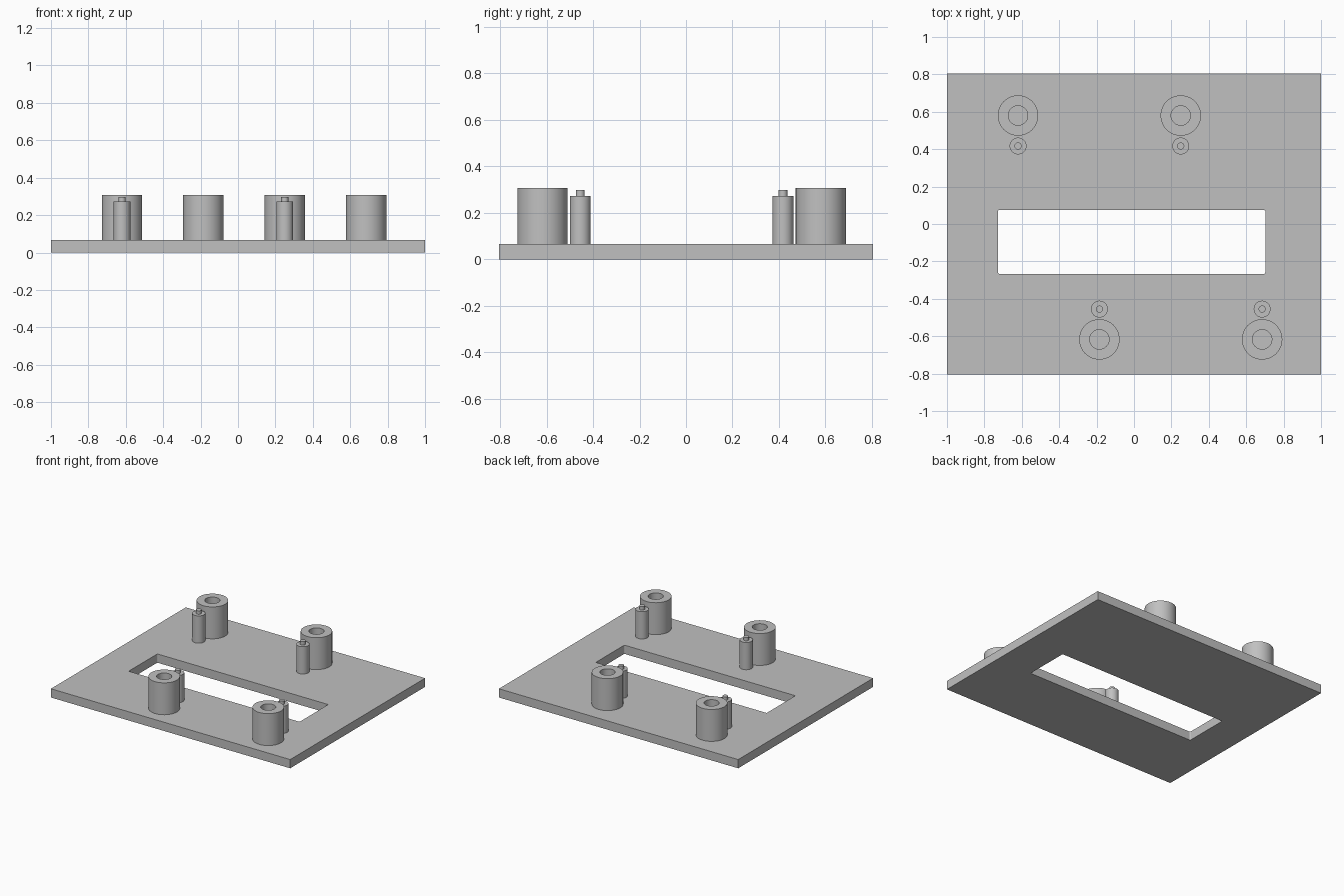
import bpy, bmesh, math
from mathutils import Matrix, Vector

cube = bpy.data.objects.get("Cube")
if cube:
    bpy.data.objects.remove(cube, do_unlink=True)

# Single grey material
grey = bpy.data.materials.new("plain_grey")
grey.use_nodes = True
colour = (0.53, 0.53, 0.53, 1)
grey.diffuse_color = colour
grey.node_tree.nodes["Principled BSDF"].inputs["Base Color"].default_value = colour

PLATE_TOP = 0.066


def add_object(name, bm):
    bmesh.ops.recalc_face_normals(bm, faces=bm.faces)
    mesh = bpy.data.meshes.new(name)
    bm.to_mesh(mesh)
    bm.free()
    mesh.materials.append(grey)
    obj = bpy.data.objects.new(name, mesh)
    bpy.context.collection.objects.link(obj)
    return obj


def box(name, low, high, corner=0):
    """Box between two corners, with optionally rounded vertical edges."""
    low, high = Vector(low), Vector(high)
    bm = bmesh.new()
    bmesh.ops.create_cube(bm, size=1, matrix=Matrix.Translation((low + high) / 2)
                          @ Matrix.Diagonal((*(high - low), 1)))
    if corner:
        upright = [e for e in bm.edges
                   if abs(e.verts[0].co.z - e.verts[1].co.z) > 0.01]
        bmesh.ops.bevel(bm, geom=upright, offset=corner, segments=4,
                        profile=0.5, affect='EDGES')
    return add_object(name, bm)


def lathe(name, profile, x, y, sides=48):
    """Turn a (radius, height) profile around a vertical axis at x, y."""
    bm = bmesh.new()
    verts = [bm.verts.new((r, 0, z)) for r, z in profile]
    edges = [bm.edges.new(pair) for pair in zip(verts, verts[1:])]
    bmesh.ops.spin(bm, geom=verts + edges, cent=(0, 0, 0), axis=(0, 0, 1),
                   angle=math.tau, steps=sides)
    bmesh.ops.remove_doubles(bm, verts=bm.verts, dist=0.0001)
    obj = add_object(name, bm)
    obj.location = (x, y, 0)
    bpy.ops.object.select_all(action='DESELECT')
    obj.select_set(True)
    bpy.context.view_layer.objects.active = obj
    bpy.ops.object.shade_smooth_by_angle(angle=math.radians(35))
    return obj


# Base plate with a rectangular window cut through it
plate = box("base_plate", (-1, -0.805, 0), (1, 0.805, PLATE_TOP))
cutter = box("window_cutter", (-0.727, -0.267, -0.1), (0.702, 0.075, 0.2), corner=0.008)
cutter.hide_render = True
cut = plate.modifiers.new("window", 'BOOLEAN')
cut.operation = 'DIFFERENCE'
cut.solver = 'EXACT'
cut.object = cutter
bpy.context.view_layer.objects.active = plate
bpy.ops.object.modifier_apply(modifier=cut.name)
bpy.data.objects.remove(cutter, do_unlink=True)

# Hollow standoffs, each with a stepped locating pin on its inner side
standoff = [(0, PLATE_TOP), (0.052, PLATE_TOP), (0.052, 0.307),
            (0.108, 0.307), (0.108, PLATE_TOP)]
pin = [(0.045, PLATE_TOP), (0.045, 0.272), (0.019, 0.272),
       (0.019, 0.298), (0, 0.298)]
rows = {"back": (0.58, 0.417, (-0.62, 0.25)),
        "front": (-0.617, -0.455, (-0.185, 0.685))}
for row, (post_y, pin_y, xs) in rows.items():
    for side, x in zip(("right", "left"), xs):
        lathe(f"{row}_{side}_standoff", standoff, x, post_y)
        lathe(f"{row}_{side}_pin", pin, x, pin_y, sides=32)
